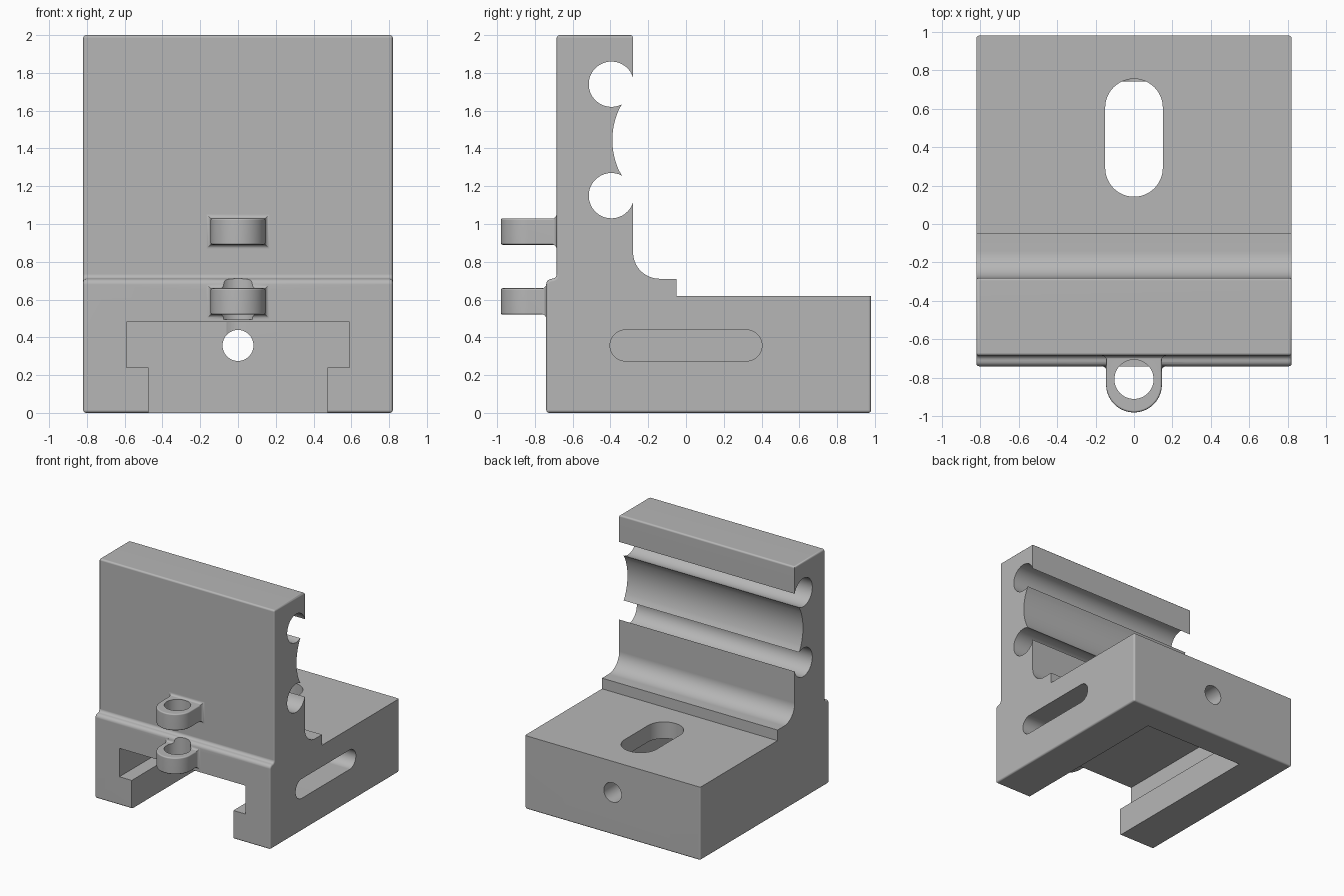
import bpy, bmesh
from math import cos, sin, pi, radians

cube = bpy.data.objects.get("Cube")
if cube:
    bpy.data.objects.remove(cube, do_unlink=True)

grey = bpy.data.materials.new("plain grey")
grey.use_nodes = True
grey.diffuse_color = (0.47, 0.47, 0.47, 1)
grey.node_tree.nodes["Principled BSDF"].inputs["Base Color"].default_value = grey.diffuse_color


def arc(u, v, r, a0, a1, n=12):
    """Points of an arc, angles in degrees."""
    angles = [radians(a0 + (a1 - a0) * i / n) for i in range(n + 1)]
    return [(u + r * cos(a), v + r * sin(a)) for a in angles]


def box(u0, u1, v0, v1):
    return [(u0, v0), (u1, v0), (u1, v1), (u0, v1)]


def circle(u, v, r, n=48):
    return arc(u, v, r, 0, 360, n)[:-1]


PLACE = {"x": lambda u, v, w: (w, u, v),
         "y": lambda u, v, w: (u, w, v),
         "z": lambda u, v, w: (u, v, w)}


def loft(name, rings, axis, bevel_rule=None, width=0.015):
    """Solid through a list of (outline, position along axis)."""
    bm = bmesh.new()
    loops = [[bm.verts.new(PLACE[axis](u, v, w)) for u, v in pts] for pts, w in rings]
    for a, b in zip(loops, loops[1:]):
        for i in range(len(a)):
            j = (i + 1) % len(a)
            bm.faces.new((a[i], a[j], b[j], b[i]))
    bm.faces.new(loops[0])
    bm.faces.new(loops[-1])
    bmesh.ops.recalc_face_normals(bm, faces=bm.faces)
    if bevel_rule:
        edges = [e for e in bm.edges if bevel_rule(*[v.co for v in e.verts])]
        bmesh.ops.bevel(bm, geom=edges, offset=width, segments=3, profile=0.5,
                        affect="EDGES", clamp_overlap=False)
    mesh = bpy.data.meshes.new(name)
    bm.to_mesh(mesh)
    bm.free()
    mesh.materials.append(grey)
    obj = bpy.data.objects.new(name, mesh)
    bpy.context.collection.objects.link(obj)
    return obj


def prism(name, pts, axis, start, end, **kw):
    return loft(name, [(pts, start), (pts, end)], axis, **kw)


def combine(target, tool, operation):
    """Apply a boolean and discard the tool."""
    tool.hide_render = True
    mod = target.modifiers.new("boolean", "BOOLEAN")
    mod.operation, mod.solver, mod.object = operation, "EXACT", tool
    bpy.context.view_layer.objects.active = target
    bpy.ops.object.modifier_apply(modifier=mod.name)
    bpy.data.objects.remove(tool, do_unlink=True)


# Side profile of the bracket: base, ledge, upright wall with rod grooves
HALF, FRONT, WALL, BACK = 0.82, -0.74, -0.685, 0.98
profile = [(FRONT, 0), (BACK, 0), (BACK, 0.62), (-0.05, 0.62), (-0.05, 0.71)]
profile += arc(-0.14, 0.85, 0.14, 270, 180, 16)
profile += arc(-0.395, 1.15, 0.12, -16, -298, 32)
profile += arc(0, 1.445, 0.39, 208, 152, 16)[1:-1]
profile += arc(-0.395, 1.74, 0.12, 298, 16, 32)
profile += [(-0.28, 2), (WALL, 2)]
profile += arc(WALL - 0.025, 0.735, 0.025, 0, -90, 5)
profile += arc(FRONT + 0.03, 0.68, 0.03, 90, 180, 5)[1:]


def outer_edge(a, b):
    side = min(abs(a.x), abs(b.x)) > HALF - 0.001 and a.x * b.x > 0
    top = min(a.z, b.z) > 1.999
    bottom = max(a.z, b.z) < 0.001
    front_side = side and max(a.y, b.y) < WALL + 0.001
    back_side = side and min(a.y, b.y) > BACK - 0.001
    return top or bottom or front_side or back_side


bracket = prism("bracket", profile, "x", -HALF, HALF, bevel_rule=outer_edge)

# Two pin lugs on the front, each with a flared root
REAR = -0.65
lug_outline = arc(0, -0.835, 0.145, 180, 360, 32) + [(0.145, REAR), (-0.145, REAR)]


def lug_rim(a, b):
    return abs(a.z - b.z) < 0.001 and not (a.y > REAR - 0.01 and b.y > REAR - 0.01)


for name, z, root in (("upper_lug", 0.96, WALL), ("lower_lug", 0.59, FRONT)):
    lug = prism(name, lug_outline, "z", z - 0.07, z + 0.07, bevel_rule=lug_rim, width=0.01)
    rings = []
    for i in range(6):
        a = i / 5 * pi / 2
        grow = 0.025 * (1 - sin(a)) - 0.002
        w, h = 0.145 + grow, 0.07 + grow
        rings.append((box(-w, w, z - h, z + h), root - 0.025 * (1 - cos(a))))
    rings.insert(0, (rings[0][0], root + 0.015))
    flare = loft(name + "_flare", rings, "y")
    combine(bracket, lug, "UNION")
    combine(bracket, flare, "UNION")

# T-shaped channel, through holes and slots
top_slot = arc(0, 0.605, 0.15, 0, 180, 24) + arc(0, 0.292, 0.15, 180, 360, 24)
side_slot = arc(0.32, 0.357, 0.082, -90, 90, 20) + arc(-0.32, 0.357, 0.082, 90, 270, 20)
for cutter in (
    prism("channel_wide", box(-0.59, 0.59, 0.24, 0.48), "y", -1.1, 0.74),
    prism("channel_mouth", box(-0.475, 0.475, -0.1, 0.3), "y", -1.1, 0.74),
    prism("back_hole", circle(0, 0.357, 0.082), "y", 0.6, 1.1),
    prism("top_slot", top_slot, "z", 0.4, 0.8),
    prism("side_slot", side_slot, "x", 0.5, 0.9),
    prism("pin_hole", circle(0, -0.808, 0.102), "z", 0.495, 1.1),
):
    combine(bracket, cutter, "DIFFERENCE")

# Smooth the curves and keep the flats clean
bpy.ops.object.select_all(action="DESELECT")
bracket.select_set(True)
bpy.context.view_layer.objects.active = bracket
bpy.ops.object.shade_smooth_by_angle(angle=radians(32))
weighted = bracket.modifiers.new("weighted normals", "WEIGHTED_NORMAL")
weighted.keep_sharp = True
